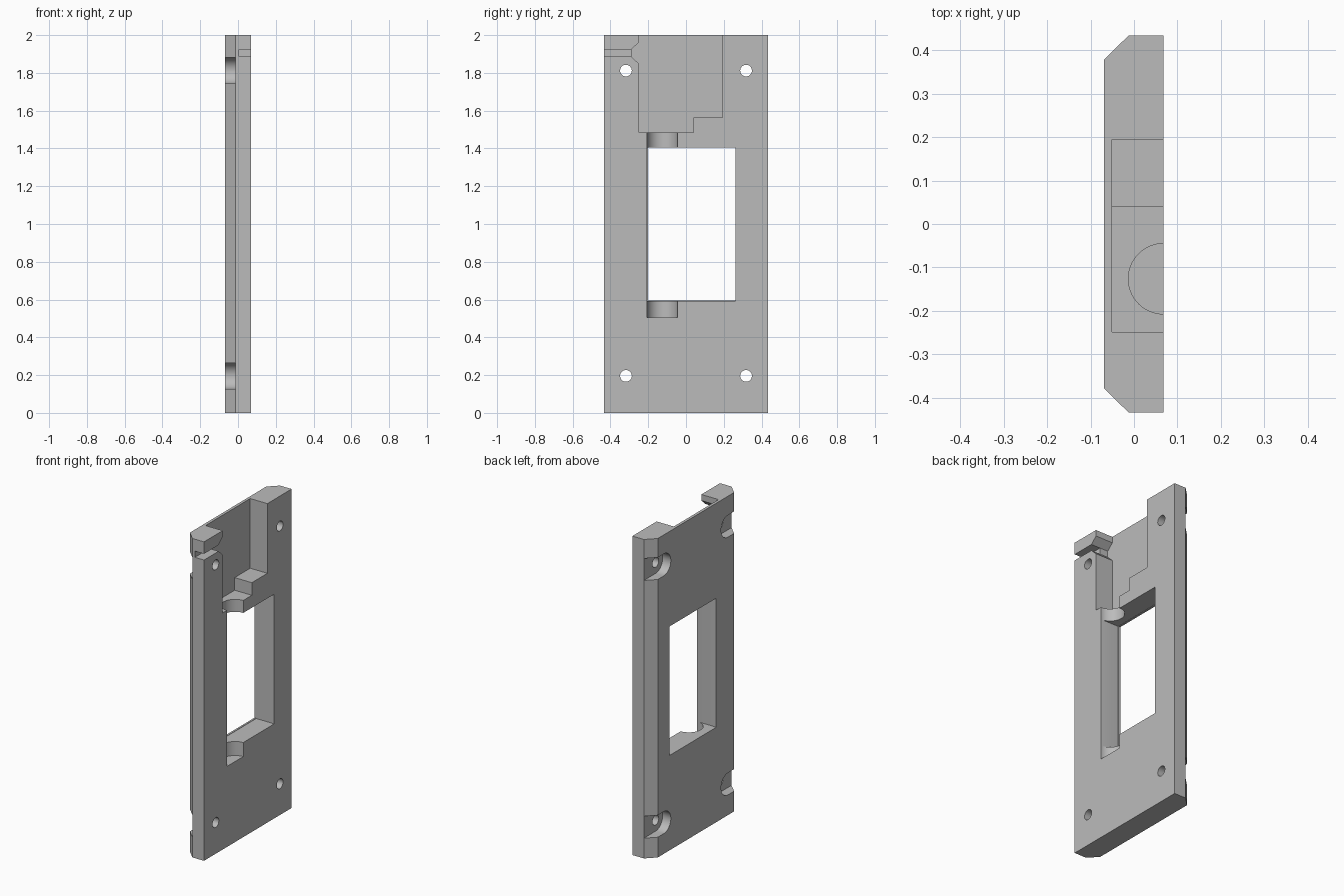
import bpy
import bmesh
import math
from mathutils import Matrix, Vector

cube = bpy.data.objects.get("Cube")
if cube:
    bpy.data.objects.remove(cube, do_unlink=True)

FACE, BACK = -0.069, 0.068      # chamfered face and flat face
EDGE = 0.434                    # half of the width
STEP = -0.012                   # depth of chamfers and screw pockets
OUT = 0.1                       # overshoot for cutters

grey = bpy.data.materials.new("grey_plastic")
grey.use_nodes = True
grey.diffuse_color = (0.5, 0.5, 0.5, 1)
grey.node_tree.nodes["Principled BSDF"].inputs["Base Color"].default_value = (0.5, 0.5, 0.5, 1)


def solid(name, points, offset):
    """Extrude a polygon along a vector into a closed solid."""
    bm = bmesh.new()
    face = bm.faces.new([bm.verts.new(p) for p in points])
    ext = bmesh.ops.extrude_face_region(bm, geom=[face])
    moved = [g for g in ext["geom"] if isinstance(g, bmesh.types.BMVert)]
    bmesh.ops.translate(bm, verts=moved, vec=Vector(offset))
    bmesh.ops.recalc_face_normals(bm, faces=bm.faces[:])
    return link(name, bm)


def link(name, bm):
    mesh = bpy.data.meshes.new(name)
    bm.to_mesh(mesh)
    bm.free()
    mesh.materials.append(grey)
    obj = bpy.data.objects.new(name, mesh)
    bpy.context.collection.objects.link(obj)
    return obj


def side_profile(name, yz, x0, x1):
    return solid(name, [(x0, y, z) for y, z in yz], (x1 - x0, 0, 0))


def box(name, x0, x1, y0, y1, z0, z1):
    return side_profile(name, [(y0, z0), (y1, z0), (y1, z1), (y0, z1)], x0, x1)


def arc(cy, cz, r, start, end, n):
    angles = [math.radians(start + (end - start) * i / n) for i in range(n + 1)]
    return [(cy + r * math.cos(a), cz + r * math.sin(a)) for a in angles]


# Plate with two chamfered long edges
plate = solid("mounting_plate", [
    (BACK, -EDGE, 0), (BACK, EDGE, 0), (STEP, EDGE, 0),
    (FACE, 0.378, 0), (FACE, -0.378, 0), (STEP, -EDGE, 0)], (0, 0, 2))
cutters = []

# Window, slightly narrower at the chamfered face
cutters.append(box("window_lip_cut", FACE - OUT, BACK + OUT, -0.201, 0.261, 0.595, 1.404))
cutters.append(box("window_cut", FACE + 0.012, BACK + OUT, -0.206, 0.262, 0.593, 1.406))

# Stepped recess open at the top, with a flared cable mouth
cutters.append(side_profile("recess_cut", [
    (-0.249, 1.484), (0.04, 1.484), (0.04, 1.563), (0.194, 1.563),
    (0.194, 2 + OUT), (-0.249, 2 + OUT), (-0.249, 1.962), (-0.289, 1.925),
    (-0.289, 1.886), (-0.249, 1.848)], -0.051, BACK + OUT))
cutters.append(box("cable_slit_cut", 0.005, BACK + OUT, -EDGE - OUT, -0.27, 1.886, 1.925))

# Round channel running past both ends of the window
channel = bmesh.new()
bmesh.ops.create_cone(channel, cap_ends=True, segments=64, radius1=0.081,
                      radius2=0.081, depth=0.99,
                      matrix=Matrix.Translation((BACK, -0.126, 1.0)))
cutters.append(link("channel_cut", channel))

# Screw holes with pockets open to the side edges
for side in (-1, 1):
    for z in (0.196, 1.812):
        y = side * 0.318
        hole = arc(y, z, 0.031, 0, 348.75, 31)
        cutters.append(side_profile("screw_hole_cut", hole, FACE - OUT, BACK + OUT))
        pocket = arc(0.318, z, 0.069, 90, 270, 24)
        pocket += [(EDGE + OUT, z - 0.069), (EDGE + OUT, z + 0.069)]
        pocket = [(side * py, pz) for py, pz in pocket]
        cutters.append(side_profile("screw_pocket_cut", pocket, FACE - OUT, STEP))

# Cut everything out of the plate
for cutter in cutters:
    mod = plate.modifiers.new(cutter.name, "BOOLEAN")
    mod.operation = "DIFFERENCE"
    mod.solver = "EXACT"
    mod.object = cutter
bpy.context.view_layer.update()
depsgraph = bpy.context.evaluated_depsgraph_get()
result = bpy.data.meshes.new_from_object(plate.evaluated_get(depsgraph))
plate.modifiers.clear()
plate.data = result
for cutter in cutters:
    bpy.data.objects.remove(cutter, do_unlink=True)

bpy.ops.object.select_all(action="DESELECT")
plate.select_set(True)
bpy.context.view_layer.objects.active = plate
bpy.ops.object.shade_smooth_by_angle(angle=math.radians(30))
